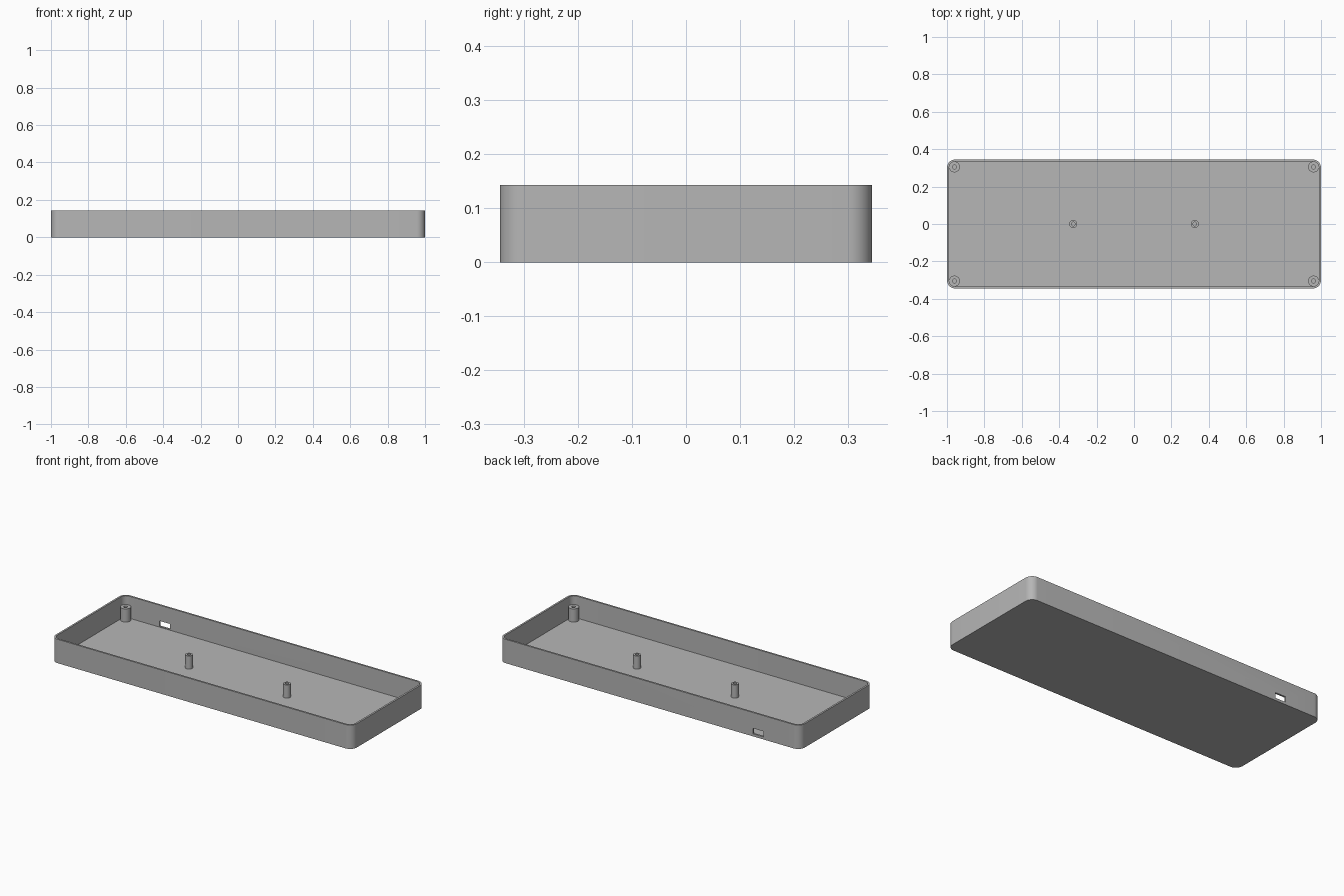
import bpy
import bmesh
from math import cos, sin, pi

cube = bpy.data.objects.get("Cube")
if cube:
    bpy.data.objects.remove(cube, do_unlink=True)

HALF_X, HALF_Y, HEIGHT = 1.0, 0.345, 0.143
WALL, FLOOR, CORNER = 0.011, 0.011, 0.045
POST_TOP = 0.09

grey = bpy.data.materials.new("Grey plastic")
grey.use_nodes = True
colour = (0.47, 0.47, 0.47, 1)
grey.diffuse_color = colour
grey.node_tree.nodes["Principled BSDF"].inputs["Base Color"].default_value = colour


def finish(bm, name):
    bmesh.ops.recalc_face_normals(bm, faces=bm.faces)
    mesh = bpy.data.meshes.new(name)
    bm.to_mesh(mesh)
    bm.free()
    mesh.materials.append(grey)
    obj = bpy.data.objects.new(name, mesh)
    bpy.context.collection.objects.link(obj)
    return obj


def smooth(obj):
    bpy.ops.object.select_all(action="DESELECT")
    obj.select_set(True)
    bpy.context.view_layer.objects.active = obj
    bpy.ops.object.shade_smooth_by_angle(angle=pi / 6)


def bridge(bm, a, b):
    for i in range(len(a)):
        j = (i + 1) % len(a)
        bm.faces.new((a[i], a[j], b[j], b[i]))


def rounded_loop(bm, inset, z, steps=10):
    """Rounded rectangle outline, shrunk by inset."""
    r = CORNER - inset
    verts = []
    for corner, (sx, sy) in enumerate([(1, 1), (-1, 1), (-1, -1), (1, -1)]):
        for k in range(steps + 1):
            a = (corner + k / steps) * pi / 2
            verts.append(bm.verts.new((sx * (HALF_X - CORNER) + r * cos(a),
                                       sy * (HALF_Y - CORNER) + r * sin(a), z)))
    return verts


def post(name, x, y, radius, hole):
    """Hollow screw post standing on the floor."""
    bm = bmesh.new()
    rings = []
    for r, z in [(radius, FLOOR), (radius, POST_TOP), (hole, POST_TOP), (hole, FLOOR + 0.002)]:
        rings.append([bm.verts.new((x + r * cos(2 * pi * k / 32), y + r * sin(2 * pi * k / 32), z))
                      for k in range(32)])
    for a, b in zip(rings, rings[1:]):
        bridge(bm, a, b)
    bm.faces.new(rings[0])
    bm.faces.new(rings[-1])
    smooth(finish(bm, name))


# Open tray: outer wall, rim, inner wall and floor
bm = bmesh.new()
loops = [rounded_loop(bm, inset, z) for inset, z in
         [(0, 0), (0, HEIGHT), (WALL, HEIGHT), (WALL, FLOOR)]]
for a, b in zip(loops, loops[1:]):
    bridge(bm, a, b)
bm.faces.new(loops[0])
bm.faces.new(loops[-1])
tray = finish(bm, "tray")

# Cable port cut through the back wall
bm = bmesh.new()
bmesh.ops.create_cube(bm, size=1)
bmesh.ops.scale(bm, vec=(0.07, 0.06, 0.033), verts=bm.verts)
bmesh.ops.translate(bm, vec=(-0.722, HALF_Y, 0.032), verts=bm.verts)
cutter = finish(bm, "port_cutter")
cutter.hide_render = True
cut = tray.modifiers.new("port", "BOOLEAN")
cut.operation = "DIFFERENCE"
cut.solver = "EXACT"
cut.object = cutter
bpy.ops.object.select_all(action="DESELECT")
tray.select_set(True)
bpy.context.view_layer.objects.active = tray
bpy.ops.object.modifier_apply(modifier=cut.name)
bpy.data.objects.remove(cutter, do_unlink=True)
smooth(tray)

# Screw posts in the corners and along the middle
for side, sx in [("left", 1), ("right", -1)]:
    post("middle_post_" + side, sx * 0.325, 0, 0.021, 0.010)
    for end, sy in [("front", -1), ("back", 1)]:
        post(f"corner_post_{end}_{side}", sx * 0.96, sy * 0.305, 0.029, 0.011)
